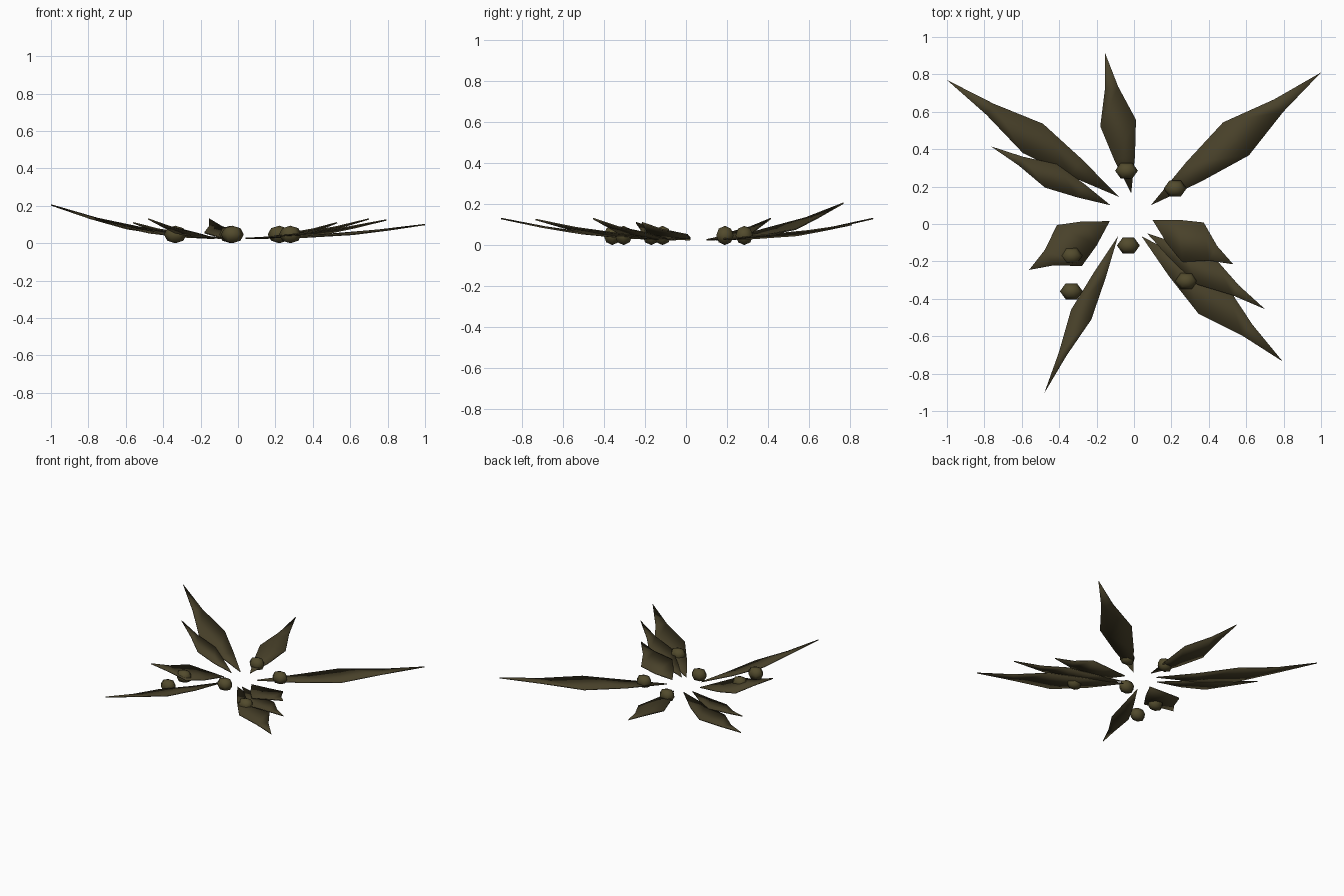
import bpy, bmesh
from math import radians
from mathutils import Vector, Matrix

if "Cube" in bpy.data.objects:
    bpy.data.objects.remove(bpy.data.objects["Cube"])


def material(name, rgb):
    m = bpy.data.materials.new(name)
    m.diffuse_color = (*rgb, 1)
    m.use_nodes = True
    m.node_tree.nodes["Principled BSDF"].inputs["Base Color"].default_value = m.diffuse_color
    return m


leaf_mat = material("dark_leaf", (0.066, 0.053, 0.023))
nut_mat = material("olive_nut", (0.085, 0.07, 0.026))


def finish(bm, name, mat):
    me = bpy.data.meshes.new(name)
    bm.to_mesh(me)
    bm.free()
    ob = bpy.data.objects.new(name, me)
    me.materials.append(mat)
    bpy.context.collection.objects.link(ob)
    for p in me.polygons:
        p.use_smooth = True
    return ob


# Pointed leaf: (distance along leaf, share of full width), curling up to the tip
PROFILE = [(0.25, 0.58), (0.5, 1.0), (0.75, 0.37)]


def leaf(name, base, tip, tip_z, half_width, base_z=0.026):
    bm = bmesh.new()
    b, t = Vector((*base, 0)), Vector((*tip, 0))
    side = Vector((0, 0, 1)).cross(t - b).normalized() * half_width

    def point(f, w):
        p = b.lerp(t, f) + side * w
        p.z = base_z + (tip_z - base_z) * f ** 1.8
        return bm.verts.new(p)

    start, end = point(0, 0), point(1, 0)
    rows = [(point(f, w), point(f, -w)) for f, w in PROFILE]
    bm.faces.new((start, rows[0][1], rows[0][0]))
    for (l0, r0), (l1, r1) in zip(rows, rows[1:]):
        bm.faces.new((l0, r0, r1, l1))
    bm.faces.new((rows[-1][0], rows[-1][1], end))
    ob = finish(bm, name, leaf_mat)
    # thin blade
    mod = ob.modifiers.new("thickness", 'SOLIDIFY')
    mod.thickness = 0.007
    mod.offset = 0


# Ring of leaves: base, tip, tip height, half width
LEAVES = [
    ((0.09, 0.10), (1.00, 0.81), 0.10, 0.112),
    ((-0.015, 0.165), (-0.155, 0.915), 0.13, 0.097),
    ((-0.08, 0.145), (-1.00, 0.77), 0.205, 0.095),
    ((-0.125, 0.10), (-0.765, 0.415), 0.13, 0.07),
    ((-0.13, 0.015), (-0.56, -0.245), 0.11, 0.128),
    ((-0.085, -0.065), (-0.48, -0.905), 0.13, 0.06),
    ((0.04, -0.065), (0.795, -0.735), 0.125, 0.108),
    ((0.07, -0.05), (0.70, -0.455), 0.13, 0.085),
    ((0.10, 0.02), (0.53, -0.215), 0.11, 0.12),
]
for i, spec in enumerate(LEAVES):
    leaf(f"leaf_{i + 1}", *spec)

# Scattered low-poly nuts resting on the ground
NUTS = [(-0.04, 0.285), (0.22, 0.19), (-0.03, -0.115),
        (-0.335, -0.17), (-0.335, -0.36), (0.28, -0.305)]
for i, (x, y) in enumerate(NUTS):
    bm = bmesh.new()
    bmesh.ops.create_uvsphere(bm, u_segments=6, v_segments=4, radius=1)
    # corners point along x
    if max(v.co.x for v in bm.verts) < 0.95:
        bmesh.ops.rotate(bm, verts=bm.verts, matrix=Matrix.Rotation(radians(30), 3, 'Z'))
    bmesh.ops.scale(bm, verts=bm.verts, vec=(0.061, 0.049, 0.047))
    bmesh.ops.translate(bm, verts=bm.verts, vec=(x, y, 0.05))
    bmesh.ops.translate(bm, verts=bm.verts, vec=(0, 0, -min(v.co.z for v in bm.verts)))
    finish(bm, f"nut_{i + 1}", nut_mat)
